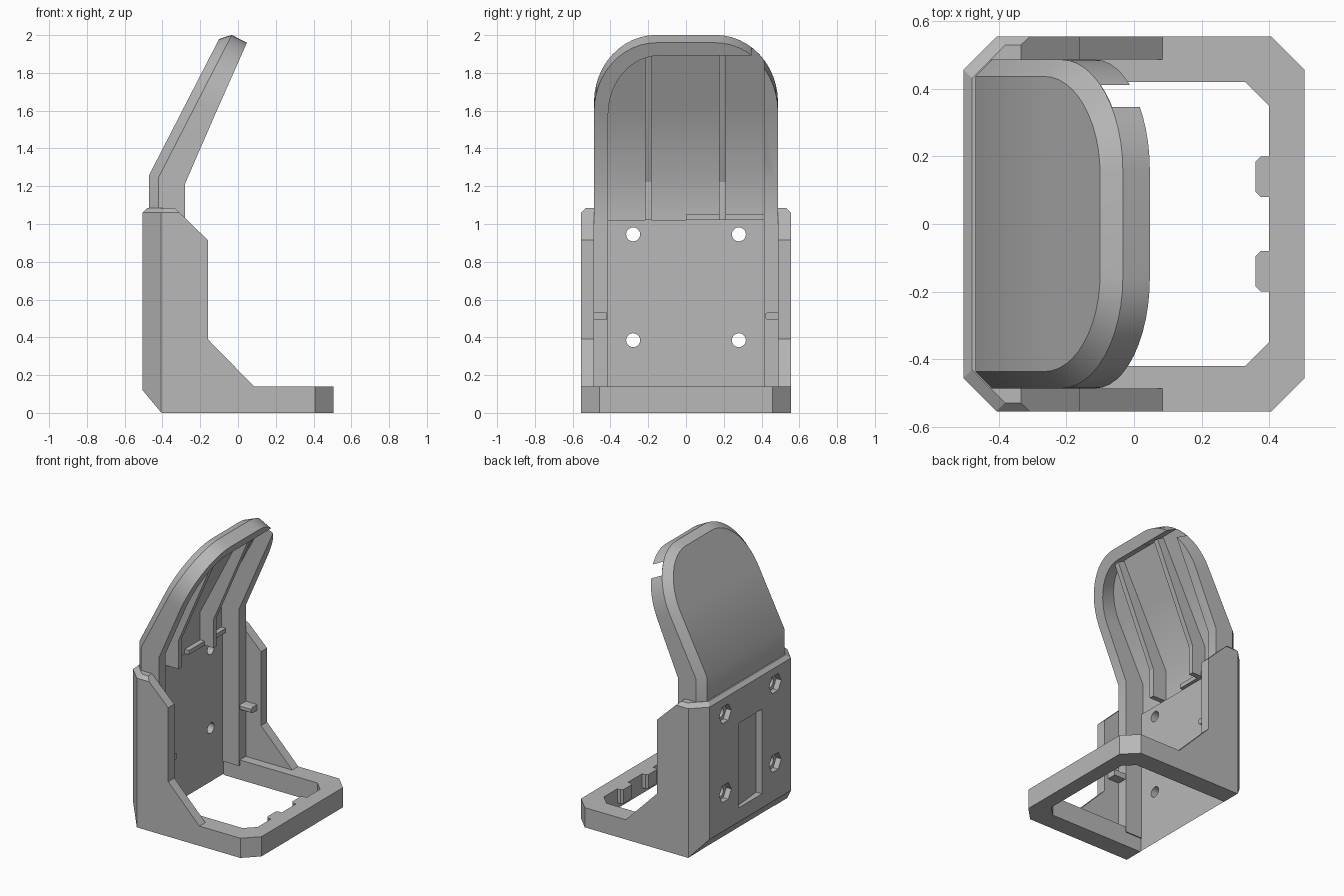
import bpy, bmesh, math
from mathutils import Vector

if "Cube" in bpy.data.objects:
    bpy.data.objects.remove(bpy.data.objects["Cube"])

grey = bpy.data.materials.new("plain_grey")
grey.use_nodes = True
COLOUR = (0.48, 0.48, 0.48, 1)
grey.diffuse_color = COLOUR
grey.node_tree.nodes["Principled BSDF"].inputs["Base Color"].default_value = COLOUR


def finish(name, bm):
    bmesh.ops.recalc_face_normals(bm, faces=bm.faces)
    mesh = bpy.data.meshes.new(name)
    bm.to_mesh(mesh)
    bm.free()
    mesh.materials.append(grey)
    ob = bpy.data.objects.new(name, mesh)
    bpy.context.collection.objects.link(ob)
    return ob


def loft(name, rings):
    """Closed solid through matching rings of points."""
    bm = bmesh.new()
    rows = [[bm.verts.new(p) for p in ring] for ring in rings]
    n = len(rows[0])
    for a, b in zip(rows, rows[1:]):
        for i in range(n):
            bm.faces.new((a[i], a[(i + 1) % n], b[(i + 1) % n], b[i]))
    bm.faces.new(rows[0])
    bm.faces.new(rows[-1])
    return finish(name, bm)


def prism(name, pts, lo, hi, axis):
    place = {"x": lambda a, b, t: (t, a, b),
             "y": lambda a, b, t: (a, t, b),
             "z": lambda a, b, t: (a, b, t)}[axis]
    return loft(name, [[place(a, b, t) for a, b in pts] for t in (lo, hi)])


def box(name, x, y, z):
    return prism(name, [(x[0], y[0]), (x[1], y[0]), (x[1], y[1]), (x[0], y[1])], *z, "z")


def disc(r, cy, cz, n):
    return [(cy + r * math.cos(math.tau * i / n), cz + r * math.sin(math.tau * i / n))
            for i in range(n)]


def carve(ob, tool, operation="DIFFERENCE"):
    mod = ob.modifiers.new("cut", "BOOLEAN")
    mod.operation, mod.object, mod.solver = operation, tool, "EXACT"
    tool.hide_render = True
    bpy.context.view_layer.update()
    new = bpy.data.meshes.new_from_object(ob.evaluated_get(bpy.context.evaluated_depsgraph_get()))
    ob.modifiers.clear()
    ob.data = new
    bpy.data.objects.remove(tool)


# Frame: side profile trimmed to a chamfered plan
frame = prism("frame", [(-.405, 0), (-.505, .12), (-.505, 1.085), (-.335, 1.085), (-.16, .915),
                        (-.16, .39), (.085, .14), (.505, .14), (.505, 0)], -.555, .555, "y")


def plan(inset, z):
    X, Y, c = .505 - inset, .555 - inset, .098
    return [(sx * x, sy * y, z) for sx, sy, flip in ((1, 1, 0), (-1, 1, 1), (-1, -1, 0), (1, -1, 1))
            for x, y in (((X, Y - c), (X - c, Y))[::-1 if flip else 1])]


carve(frame, loft("plan_trim", [plan(0, -.1), plan(0, 1.06), plan(.025, 1.0851)]), "INTERSECT")
carve(frame, box("upper_void", (-.41, .8), (-.487, .487), (.14, 1.3)))
carve(frame, box("top_step", (-.425, .8), (-.487, .487), (1.02, 1.3)))
carve(frame, prism("base_hole", [(-.41, -.42), (.33, -.42), (.40, -.35), (.40, .35),
                                 (.33, .42), (-.41, .42)], -.1, .3, "z"))

# Bolt holes with hexagonal nut pockets, and the rear recess
for y in (-.28, .28):
    for z in (.385, .945):
        carve(frame, prism("bolt_hole", disc(.037, y, z, 20), -.7, -.2, "x"))
        carve(frame, prism("nut_pocket", disc(.068, y, z, 6), -.7, -.465, "x"))
carve(frame, prism("rear_recess", [(-.7, -.13), (-.46, -.13), (-.485, .13), (-.7, .13)], .22, .82, "z"))

# Guide posts and locking tabs on both sides
for side, label in ((1, "left"), (-1, "right")):
    y0, y1 = sorted((side * .412, side * .487))
    box("guide_post_" + label, (-.45, -.28), (y0, y1), (.1, 1.03))
    y0, y1 = sorted((side * .42, side * .50))
    prism("locking_tab_" + label, [(y0, .50), (y0 + .012, .492), (y1, .492), (y1, .532),
                                   (y0 + .012, .532), (y0, .525)], -.29, -.19, "x")

# Latch teeth inside the front bar
for i, y in enumerate((-.14, .14)):
    prism("latch_tooth_%d" % i, [(.41, y - .06), (.375, y - .06), (.36, y - .045),
                                 (.36, y + .045), (.375, y + .06), (.41, y + .06)], .04, .14, "z")

# Bent tray: s runs up the back from the bend, d is depth towards the front
LENGTH = .859
UP, OUT = Vector((.457, .889)), Vector((.889, -.457))
BEND = Vector((-.47, 1.26))


def bent(s, d):
    if s < 0:
        return BEND + Vector((d, s))
    if s == 0:
        return BEND + Vector((d, -.242 * d))
    return BEND + UP * s + OUT * d


def rim_depth(s, base=.19):
    return base - .05 * max(s, 0) / LENGTH


def outline(off):
    ry, rs = .33 - .8 * off, .40 - .8 * off
    pts = [(.487 - off, -.24), (.487 - off, 0)]
    for i in range(13):
        t = math.pi / 2 * i / 12
        pts.append((.487 - off - ry * (1 - math.cos(t)), LENGTH - off - rs * (1 - math.sin(t))))
    return pts


edge, outer, inner = outline(.05), outline(0), outline(.075)
bm = bmesh.new()
rows = []
for e, o, n in zip(edge, outer, inner):
    half = [(e, 0), (o, .05), (o, rim_depth(o[1])), (n, rim_depth(n[1])), (n, .05)]
    row = []
    for side in (1, -1):
        part = []
        for (y, s), d in half:
            p = bent(s, d)
            part.append(bm.verts.new((p.x, side * y, p.y)))
        row += part if side == 1 else part[::-1]
    rows.append(row)
for a, b in zip(rows, rows[1:]):
    for i in range(10):
        j = (i + 1) % 10
        bm.faces.new((a[i], a[j], b[j], b[i]))
top, bottom = rows[-1], rows[0]
for i in range(4):
    bm.faces.new((top[i], top[i + 1], top[8 - i], top[9 - i]))
bm.faces.new(bottom[:5])
bm.faces.new(bottom[5:])
bm.faces.new((bottom[0], bottom[4], bottom[5], bottom[9]))
tray = finish("bent_tray", bm)

# Square opening through one rounded corner of the rim
opening = [bent(s, d) for s, d in ((.2, .052), (LENGTH - .074, .052),
                                   (LENGTH - .074, .4), (.2, .4))]
carve(tray, prism("corner_opening", opening, .1, .412, "y"))

# Ribs following the bend
ribs = [bent(s, d) for s, d in ((-.24, .03), (0, .03), (LENGTH - .08, .03),
                                (LENGTH - .08, .105), (0, .155), (-.24, .155))]
for i, y in enumerate((-.2, .193)):
    prism("rib_%d" % i, ribs, y - .018, y + .018, "y")

# Small ledge above the back panel
box("ledge", (-.44, -.385), (0, .412), (1.02, 1.05))

# Smooth the curved corners, keep edges crisp
bpy.ops.object.select_all(action="DESELECT")
for ob in (tray, frame):
    ob.select_set(True)
bpy.context.view_layer.objects.active = tray
bpy.ops.object.shade_smooth_by_angle(angle=math.radians(30))
